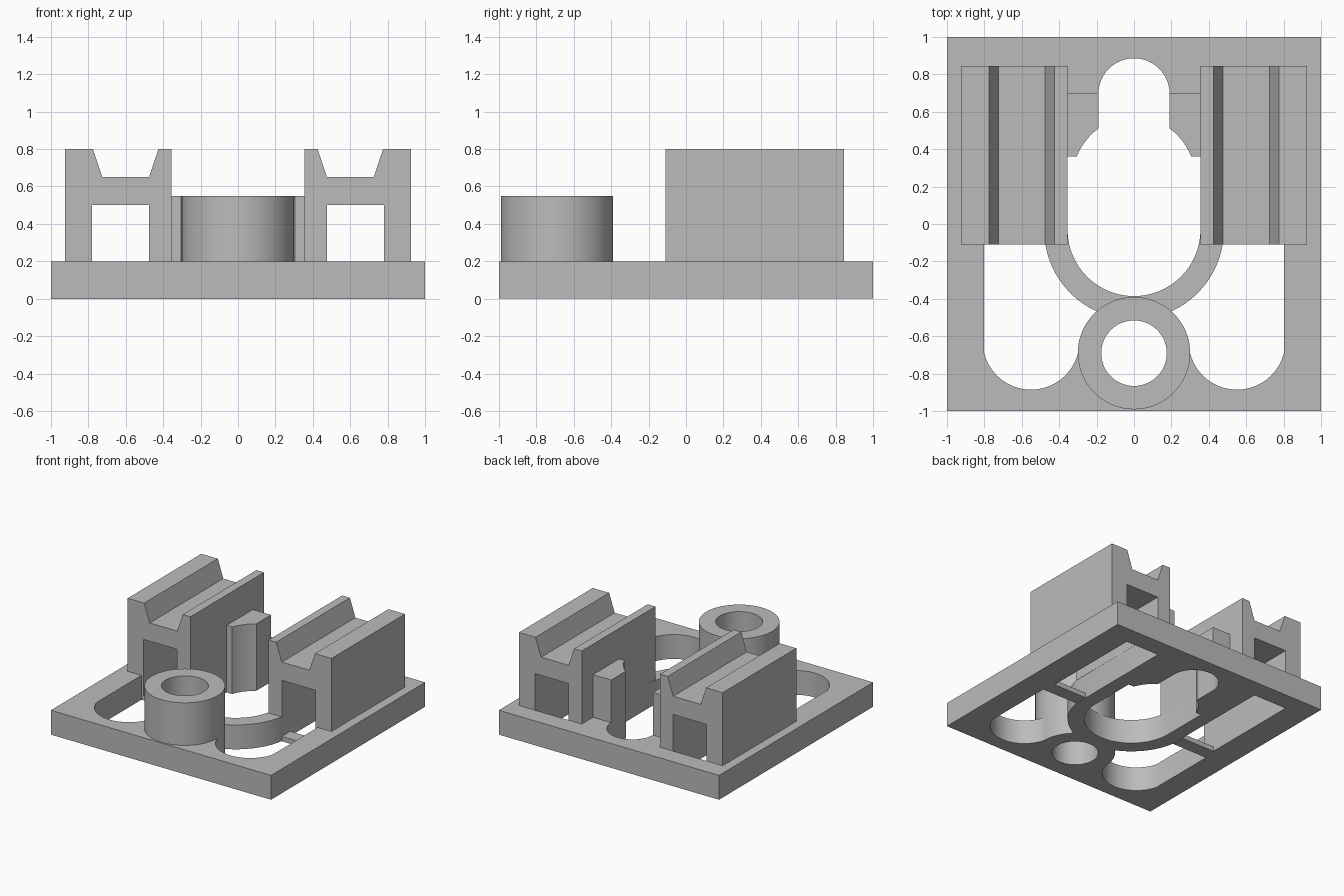
import bpy, bmesh
from math import sin, cos, radians, degrees, atan2, pi
from mathutils import Matrix

cube = bpy.data.objects.get("Cube")
if cube:
    bpy.data.objects.remove(cube, do_unlink=True)

grey = bpy.data.materials.new("plain_grey")
grey.use_nodes = True
GREY = (0.5, 0.5, 0.5, 1)
grey.diffuse_color = GREY
grey.node_tree.nodes["Principled BSDF"].inputs["Base Color"].default_value = GREY


def arc(cx, cy, r, a0, a1, n=24):
    """Points on an arc, angles in degrees, both ends included."""
    angles = [radians(a0 + (a1 - a0) * i / n) for i in range(n + 1)]
    return [(cx + r * cos(a), cy + r * sin(a)) for a in angles]


def circle(cx, cy, r, n=72):
    return arc(cx, cy, r, 0, 360, n)[:-1]


def mirrored(points):
    return [(-x, y) for x, y in points]


def extrude(name, outlines, low, high, along_y=False):
    """Solid from an outer outline and any holes, between two levels."""
    curve = bpy.data.curves.new(name, "CURVE")
    curve.dimensions = "2D"
    curve.fill_mode = "BOTH"
    curve.extrude = (high - low) / 2
    for points in outlines:
        spline = curve.splines.new("POLY")
        spline.points.add(len(points) - 1)
        for p, (x, y) in zip(spline.points, points):
            p.co = (x, y, 0, 1)
        spline.use_cyclic_u = True
    obj = bpy.data.objects.new(name, curve)
    bpy.context.collection.objects.link(obj)
    bpy.ops.object.select_all(action="DESELECT")
    obj.select_set(True)
    bpy.context.view_layer.objects.active = obj
    bpy.ops.object.convert(target="MESH")
    obj = bpy.context.view_layer.objects.active
    obj.name = name
    mid = (low + high) / 2
    place = Matrix.Translation((0, 0, mid))
    if along_y:
        place = Matrix.Translation((0, mid, 0)) @ Matrix.Rotation(pi / 2, 4, "X")
    bm = bmesh.new()
    bm.from_mesh(obj.data)
    bm.transform(place)
    bmesh.ops.remove_doubles(bm, verts=bm.verts, dist=1e-5)
    bmesh.ops.recalc_face_normals(bm, faces=bm.faces)
    bm.to_mesh(obj.data)
    bm.free()
    obj.data.materials.clear()
    obj.data.materials.append(grey)
    bpy.ops.object.shade_smooth_by_angle(angle=radians(30))
    return obj


# Shared measures
PLATE = 0.2
BOSS_TOP = 0.55
FRONT, BACK = -0.11, 0.845
HUB_Y, RING_Y = -0.69, -0.03
INNER, TUNNEL_IN, TUNNEL_OUT, OUTER = 0.355, 0.475, 0.78, 0.925

# Central keyhole opening, right half then mirrored
lug_arc = arc(0, 0.245, 0.326, degrees(atan2(0.115, 0.305)),
              degrees(atan2(0.265, 0.19)), 12)
half = (arc(0, RING_Y, INNER, 270, 360) + [(INNER, 0.36)] + lug_arc
        + arc(0, 0.695, 0.19, 0, 90))
keyhole = half + mirrored(half[1:-1])[::-1]

# Side opening: tunnel slot, rounded front pocket, hub edge and ring edge
ring_end = degrees(atan2(FRONT - RING_Y, TUNNEL_IN))
ring_start = degrees(atan2(-0.436, 0.2))
pocket_drop = degrees(atan2(-0.063, 0.25))
pocket = ([(TUNNEL_IN, BACK), (TUNNEL_OUT, BACK), (TUNNEL_OUT, FRONT), (0.8, FRONT)]
          + arc(0.55, -0.627, 0.258, pocket_drop, -180 - pocket_drop)
          + arc(0, HUB_Y, 0.3, 2, degrees(atan2(0.224, 0.2)), 16)
          + arc(0, RING_Y, 0.48, ring_start, ring_end, 20))

# Base plate with all its openings
square = [(-1, -1), (1, -1), (1, 1), (-1, 1)]
hub_hole = circle(0, HUB_Y, 0.175)
extrude("base_plate", [square, keyhole, pocket, mirrored(pocket), hub_hole], 0, PLATE)

# Round hub at the front
extrude("front_hub", [circle(0, HUB_Y, 0.3), hub_hole], PLATE, BOSS_TOP)

# Grooved rails, lugs and thin cross bars on both sides
rail = [(INNER, PLATE), (TUNNEL_IN, PLATE), (TUNNEL_IN, 0.5), (TUNNEL_OUT, 0.5),
        (TUNNEL_OUT, PLATE), (OUTER, PLATE), (OUTER, 0.8), (0.775, 0.8),
        (0.725, 0.65), (0.475, 0.65), (0.425, 0.8), (INNER, 0.8)]
lug = [(INNER, 0.36)] + lug_arc + [(0.19, 0.7), (INNER, 0.7)]
bar = [(TUNNEL_IN, FRONT), (TUNNEL_OUT, FRONT), (TUNNEL_OUT, 0), (TUNNEL_IN, 0)]
for side, flip in (("left", list), ("right", mirrored)):
    extrude(side + "_rail", [flip(rail)], FRONT, BACK, along_y=True)
    extrude(side + "_lug", [flip(lug)], PLATE, BOSS_TOP)
    extrude(side + "_cross_bar", [flip(bar)], 0, 0.04)
